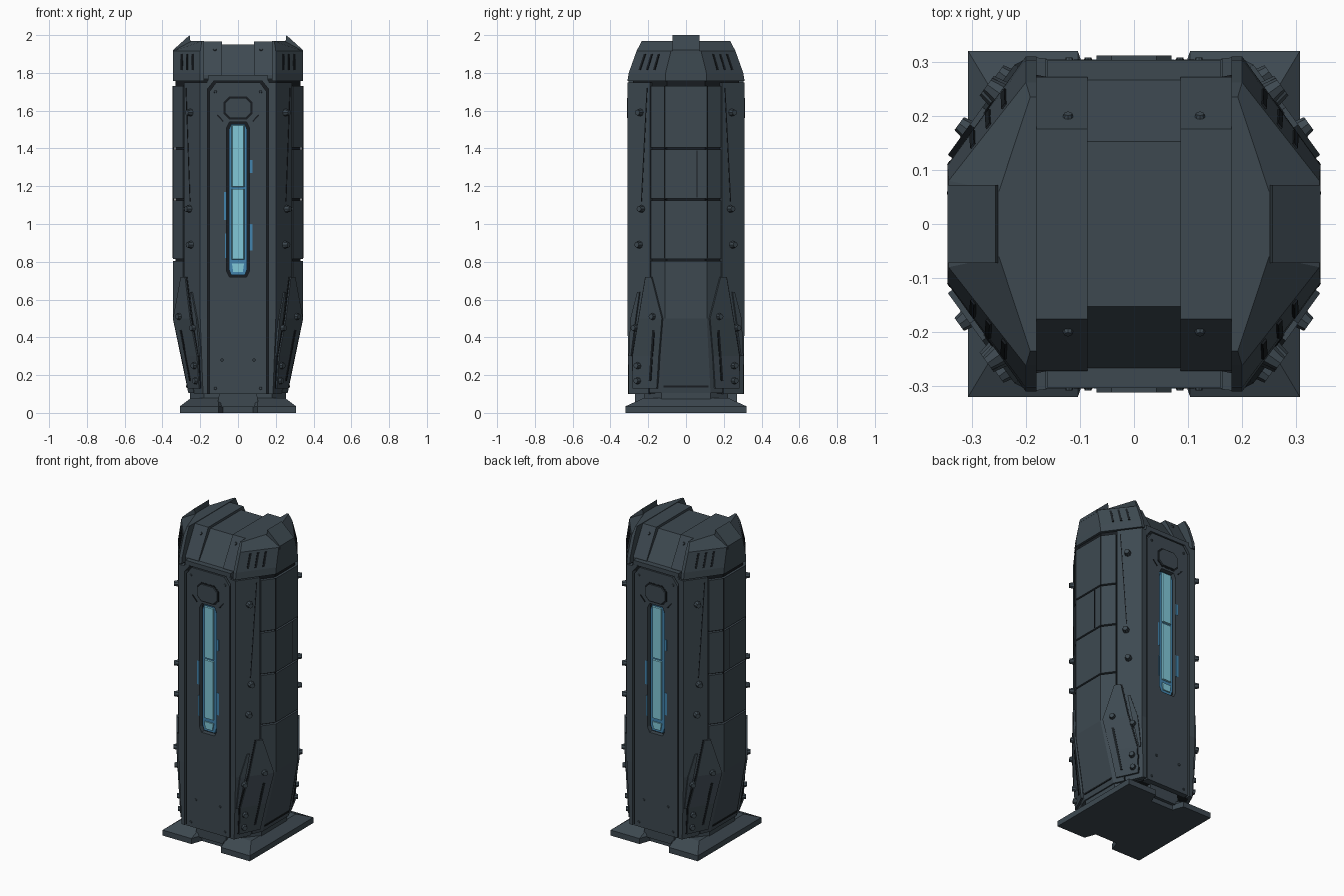
import bpy, bmesh
from mathutils import Vector, Matrix

cube = bpy.data.objects.get("Cube")
if cube:
    bpy.data.objects.remove(cube, do_unlink=True)


def material(name, rgb):
    m = bpy.data.materials.new(name)
    m.use_nodes = True
    m.diffuse_color = (*rgb, 1)
    m.node_tree.nodes["Principled BSDF"].inputs["Base Color"].default_value = (*rgb, 1)
    return m


SLATE = material("slate metal", (0.047, 0.066, 0.081))
SEAM = material("seam black", (0.009, 0.012, 0.015))
BLUE = material("glow blue", (0.055, 0.23, 0.42))
CYAN = material("glass cyan", (0.22, 0.58, 0.69))


def finish(name, bm, mat, mirror=""):
    """Turn a bmesh into an object, optionally mirrored about the origin."""
    bmesh.ops.recalc_face_normals(bm, faces=bm.faces)
    me = bpy.data.meshes.new(name)
    bm.to_mesh(me)
    bm.free()
    me.materials.append(mat)
    ob = bpy.data.objects.new(name, me)
    bpy.context.collection.objects.link(ob)
    if mirror:
        mod = ob.modifiers.new("Mirror", "MIRROR")
        mod.use_axis = ("x" in mirror, "y" in mirror, False)
        mod.use_mirror_merge = False
    return ob


def loft(name, sections, mat, mirror="xy"):
    """Closed solid through matching rings of points."""
    bm = bmesh.new()
    rings = [[bm.verts.new(p) for p in s] for s in sections]
    n = len(rings[0])
    for a, b in zip(rings, rings[1:]):
        for i in range(n):
            j = (i + 1) % n
            bm.faces.new((a[i], a[j], b[j], b[i]))
    bm.faces.new(rings[0])
    bm.faces.new(rings[-1])
    return finish(name, bm, mat, mirror)


def slab_y(name, outline, y0, y1, mat, mirror="xy"):
    return loft(name, [[(x, y, z) for x, z in outline] for y in (y0, y1)], mat, mirror)


def slab_x(name, outline, x0, x1, mat, mirror="xy"):
    return loft(name, [[(x, y, z) for y, z in outline] for x in (x0, x1)], mat, mirror)


def rect(a0, a1, b0, b1):
    return [(a0, b0), (a1, b0), (a1, b1), (a0, b1)]


NORMAL = Vector((0.81, 0.587, 0))


def corner(u, z, off=0.0):
    """Point on the slanted corner: u=0 at the side edge, u=1 at the front edge."""
    t = max(0, min(1, (z - 0.1) / 0.4))
    side = Vector((0.262, 0.13, z)).lerp(Vector((0.345, 0.11, z)), t)
    front = Vector((0.185, 0.303, z)).lerp(Vector((0.2, 0.31, z)), t)
    return side.lerp(front, u) + NORMAL * off


def flip(p):
    return Vector((p[0], -p[1], p[2]))


def ribbon(name, rows, thick, mat, base=0.0):
    """Plate lying on the slanted corner; rows are (u0, u1, z)."""
    loft(name, [[corner(a, z, base + thick), corner(b, z, base + thick),
                 corner(b, z, base - 0.005), corner(a, z, base - 0.005)]
                for a, b, z in rows], mat)


LEVELS = (0.1, 0.5, 1.75)

# Dark inner core that shows through every seam
loft("inner_core", [[(0, 0, z), (corner(0, z).x - 0.015, 0, z), corner(0, z, -0.018),
                     corner(0.9, z, -0.018), (0.16, 0.272, z), (0, 0.272, z)]
                    for z in (0.1, 0.5, 1.77)], SEAM)

# Corner plates with a front lip
loft("corner_plate", [[corner(0.4, z), corner(1, z), (0.162, 0.306, z),
                       (0.162, 0.265, z), corner(0.4, z, -0.03)]
                      for z in LEVELS], SLATE)
ribbon("lower_corner_guard", [(0.12, 0.85, 0.13), (0.1, 0.85, 0.3),
                              (0.06, 0.68, 0.5), (0.34, 0.5, 0.72)], 0.01, SLATE)
ribbon("guard_seam", [(0.85, 0.88, 0.13), (0.85, 0.88, 0.3),
                      (0.68, 0.71, 0.5), (0.5, 0.53, 0.72)], 0.002, SEAM)
ribbon("guard_strip", [(0.9, 0.96, 0.3), (0.76, 0.9, 0.5), (0.66, 0.72, 0.64)], 0.008, SLATE)
ribbon("guard_slot", [(0.3, 0.36, 0.17), (0.24, 0.3, 0.44)], 0.002, SEAM, 0.01)
ribbon("upper_corner_crease", [(0.62, 0.64, 1.12), (0.47, 0.49, 1.72)], 0.002, SEAM)

# Stacked side panels separated by grooves
heights = (0.1, 0.81, 1.13, 1.4, 1.735)
for low, high in zip(heights, heights[1:]):
    zs = [low + 0.005] + ([0.5] if low < 0.5 < high else []) + [high - 0.005]
    rings = []
    for z in zs:
        half = [corner(0.37, z), corner(0, z)]
        inner = corner(0.37, z, -0.035)
        rings.append(half + [flip(p) for p in reversed(half)] + [flip(inner), inner])
    loft("side_panel", rings, SLATE, "x")
ribbon("side_crease", [(0.0, 0.03, 0.82), (0.0, 0.03, 1.73)], 0.001, SEAM)
slab_x("side_inset_line", rect(0.055, 0.06, 1.14, 1.39), 0.34, 0.346, SEAM, "x")
slab_x("side_foot_line", rect(-0.12, 0.12, 0.135, 0.145), 0.25, 0.274, SEAM, "x")

# Front and back panels, each half wrapping the window opening
slab_y("front_panel", [(0, 0.1), (0.152, 0.1), (0.152, 1.7), (0.115, 1.75), (0, 1.75),
                       (0, 1.54), (0.045, 1.54), (0.06, 1.51), (0.06, 0.75),
                       (0.045, 0.72), (0, 0.72)], 0.26, 0.302, SLATE)
slab_y("panel_shoulder", [(0.165, 1.71), (0.165, 1.76), (0.125, 1.76)], 0.26, 0.304, SLATE)

# Glowing window
slab_y("window_lining", [(0, 0.73), (0.036, 0.73), (0.048, 0.76), (0.048, 1.5),
                         (0.036, 1.53), (0, 1.53)], 0.27, 0.287, BLUE)
for low, high in ((0.81, 1.188), (1.194, 1.525)):
    loft("window_glass", [[(0, y, low + d), (w, y, low + d), (w, y, high - d), (0, y, high - d)]
                          for y, w, d in ((0.28, 0.036, 0), (0.296, 0.03, 0.004))], CYAN)
slab_y("window_foot", [(0, 0.745), (0.025, 0.745), (0.032, 0.79), (0, 0.79)], 0.28, 0.294, CYAN)

# Blue light spilling on the panel edges, repeated on the back by half a turn
for s in (1, -1):
    for x0, x1, z0, z1 in ((0.06, 0.076, 1.27, 1.34), (0.06, 0.078, 0.86, 1.0),
                           (-0.074, -0.06, 1.02, 1.17), (-0.068, -0.06, 0.82, 0.95)):
        slab_y("glow_fleck", rect(s * x0, s * x1, z0, z1), -s * 0.3, -s * 0.304, BLUE, "")

# Handle above the window
def rounded(w, z0, z1, c):
    return [(-w, z0 + c), (-w + c, z0), (w - c, z0), (w, z0 + c),
            (w, z1 - c), (w - c, z1), (c - w, z1), (-w, z1 - c)]

slab_y("handle_rim", rounded(0.077, 1.553, 1.675, 0.03), 0.3, 0.3035, SEAM, "y")
slab_y("handle", rounded(0.069, 1.561, 1.667, 0.027), 0.3, 0.312, SLATE, "y")
slab_y("handle_tick", [(0.075, 1.545), (0.08, 1.54), (0.112, 1.575), (0.107, 1.58)],
       0.3, 0.304, SEAM)

# Cap: side halves, sloped blocks and a lower middle channel
def cap_ring(z, hx, sy, fx, hy, ix):
    half = [(ix, hy, z), (fx, hy, z), (hx, sy, z)]
    return half + [flip(p) for p in reversed(half)]

loft("cap_side", [cap_ring(1.757, 0.345, 0.11, 0.2, 0.31, 0.18),
                  cap_ring(1.80, 0.345, 0.108, 0.2, 0.303, 0.18),
                  cap_ring(1.915, 0.343, 0.08, 0.2, 0.262, 0.18),
                  cap_ring(1.968, 0.25, 0.06, 0.192, 0.235, 0.18)], SLATE, "x")
slab_x("cap_block", [(0, 1.75), (0.272, 1.75), (0.272, 1.79), (0.176, 1.965), (0, 1.965)],
       0.086, 0.182, SLATE)
slab_x("cap_channel", [(0, 1.75), (0.27, 1.75), (0.27, 1.78), (0.153, 1.95), (0, 1.95)],
       0, 0.086, SLATE)
slab_y("cap_ledge", rect(0, 0.16, 1.757, 1.785), 0.25, 0.303, SLATE)
slab_y("side_fin", [(0.345, 1.90), (0.345, 1.92), (0.256, 2.0), (0.25, 1.95)],
       -0.072, 0.072, SLATE, "x")

# Vent slots on the slanted cap faces
for u in (0.3, 0.5, 0.7):
    a, b = Vector((0.345, 0.106, 1.815)), Vector((0.2, 0.297, 1.815))
    c, d = Vector((0.343, 0.084, 1.9)), Vector((0.2, 0.267, 1.9))
    low = [a.lerp(b, u), a.lerp(b, u + 0.05)]
    top = [c.lerp(d, u), c.lerp(d, u + 0.05)]
    loft("cap_vent", [[p + NORMAL * k for p in low + top[::-1]] for k in (-0.005, 0.004)], SEAM)

# Neck and notched foot plate
loft("neck", [[(0, 0, z), (0.255, 0, z), (0.255, 0.13, z), (0.18, 0.222, z), (0, 0.222, z)]
              for z in (0.05, 0.11)], SLATE)

def foot(z, x, y, notch_x, notch_y):
    return [(0, 0, z), (x, 0, z), (x, y, z), (notch_x, y, z),
            (notch_x - 0.025, notch_y, z), (0, notch_y, z)]

loft("foot_plate", [foot(0, 0.307, 0.32, 0.104, 0.25), foot(0.035, 0.307, 0.32, 0.104, 0.25),
                    foot(0.078, 0.25, 0.225, 0.1, 0.2)], SLATE)
slab_y("foot_tongue", [(0, 0.03), (0.11, 0.03), (0.1, 0.1), (0, 0.1)], 0.2, 0.27, SLATE)

# Bolts
bm = bmesh.new()

def bolt(place, normal, r, h):
    turn = normal.to_track_quat("Z", "Y").to_matrix().to_4x4()
    bmesh.ops.create_cone(bm, cap_ends=True, segments=8, radius1=r, radius2=r * 0.7,
                          depth=h, matrix=Matrix.Translation(place) @ turn)

for u, z in ((0.66, 1.59), (0.62, 1.08), (0.68, 0.89), (0.3, 0.51),
             (0.78, 0.45), (0.7, 0.25), (0.7, 0.17)):
    bolt(corner(u, z, 0.012), NORMAL, 0.021, 0.03)
for x, z in ((0.12, 1.7), (0.085, 0.28), (0.12, 0.13)):
    bolt(Vector((x, 0.303, z)), Vector((0, 1, 0)), 0.009, 0.01)
bolt(Vector((0.122, 0.199, 1.925)), Vector((0, 0.88, 0.48)), 0.011, 0.012)
finish("bolts", bm, SLATE, "xy")
